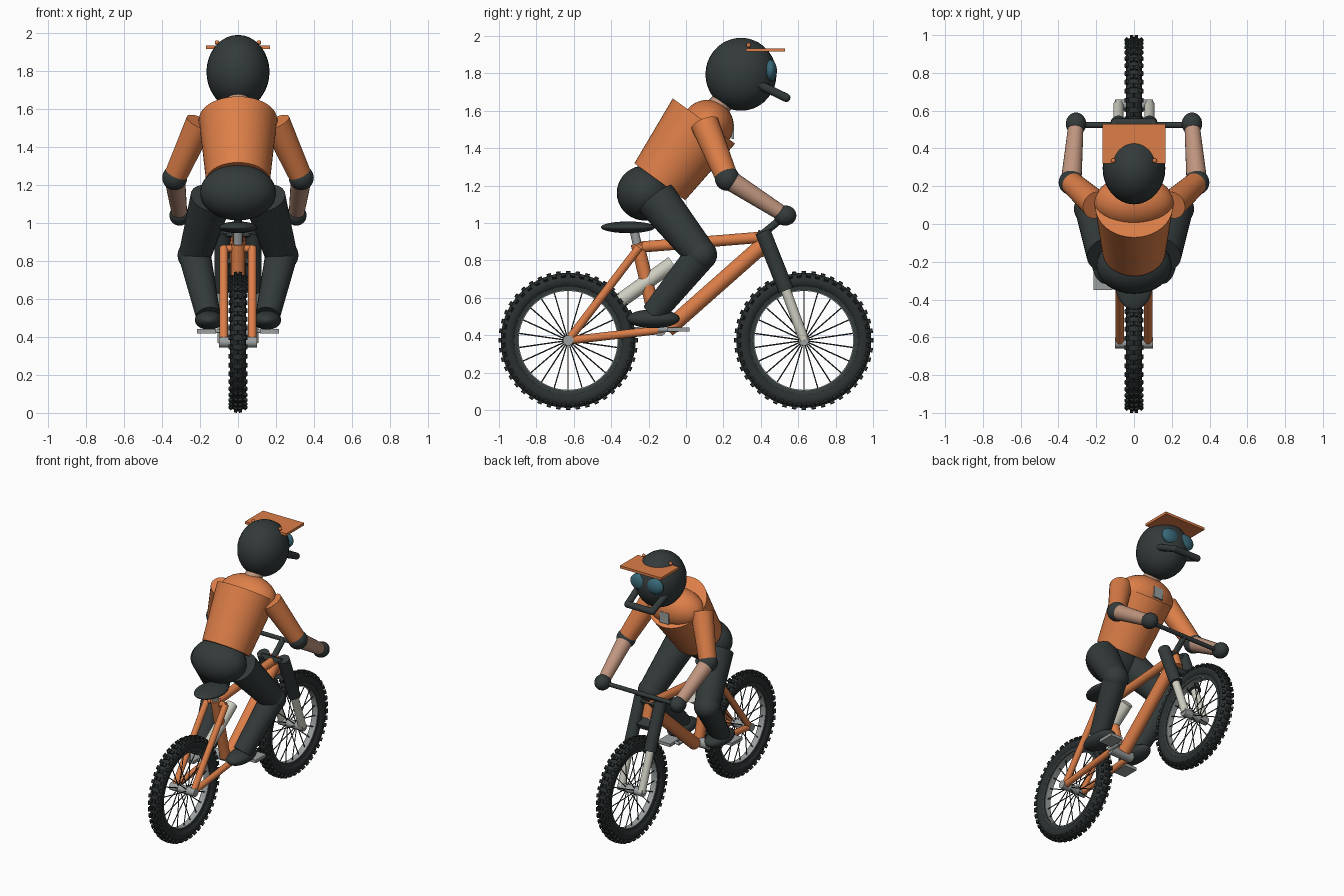
import bpy, bmesh, math
from mathutils import Vector, Matrix

if "Cube" in bpy.data.objects:
    bpy.data.objects.remove(bpy.data.objects["Cube"])


def material(name, r, g, b):
    m = bpy.data.materials.new(name)
    m.diffuse_color = (r, g, b, 1)
    m.use_nodes = True
    m.node_tree.nodes["Principled BSDF"].inputs["Base Color"].default_value = m.diffuse_color
    return m


ORANGE = material("orange", 0.72, 0.21, 0.065)
DARK = material("charcoal", 0.034, 0.043, 0.043)
RUBBER = material("tyre_black", 0.023, 0.029, 0.029)
SKIN = material("skin", 0.52, 0.30, 0.21)
METAL = material("metal", 0.33, 0.35, 0.35)
WHITE = material("off_white", 0.62, 0.62, 0.54)
LENS = material("lens_blue", 0.04, 0.14, 0.19)


def finish(ob, name, mat, smooth=True):
    ob.name = name
    ob.data.materials.append(mat)
    if smooth:
        bpy.ops.object.shade_smooth_by_angle(angle=math.radians(40))
    return ob


def rod(name, a, b, r1, mat, r2=None, sides=24):
    """Straight or tapered tube from a to b."""
    a, b = Vector(a), Vector(b)
    bpy.ops.mesh.primitive_cone_add(vertices=sides, radius1=r1, radius2=r1 if r2 is None else r2,
                                    depth=(b - a).length, location=(a + b) / 2)
    ob = bpy.context.object
    ob.rotation_euler = (b - a).to_track_quat('Z', 'Y').to_euler()
    return finish(ob, name, mat)


def ball(name, loc, radii, mat, tilt=0):
    bpy.ops.mesh.primitive_uv_sphere_add(segments=32, ring_count=18, location=loc,
                                         rotation=(math.radians(tilt), 0, 0))
    ob = bpy.context.object
    ob.scale = radii
    return finish(ob, name, mat)


def box(name, loc, size, mat, tilt=0):
    bpy.ops.mesh.primitive_cube_add(size=1, location=loc, rotation=(math.radians(tilt), 0, 0))
    ob = bpy.context.object
    ob.scale = size
    return finish(ob, name, mat, False)


def from_bmesh(name, bm, loc, mat):
    me = bpy.data.meshes.new(name)
    bm.to_mesh(me)
    bm.free()
    ob = bpy.data.objects.new(name, me)
    ob.location = loc
    me.materials.append(mat)
    bpy.context.collection.objects.link(ob)
    return ob


def ring(name, loc, profile, mat):
    """Closed (x, radius) profile spun around the axle."""
    bm = bmesh.new()
    vs = [bm.verts.new((x, 0, r)) for x, r in profile]
    es = [bm.edges.new((vs[i], vs[(i + 1) % len(vs)])) for i in range(len(vs))]
    bmesh.ops.spin(bm, geom=vs + es, cent=(0, 0, 0), axis=(1, 0, 0), angle=math.tau, steps=64)
    bmesh.ops.remove_doubles(bm, verts=bm.verts, dist=1e-4)
    bmesh.ops.recalc_face_normals(bm, faces=bm.faces)
    ob = from_bmesh(name, bm, loc, mat)
    bpy.ops.object.select_all(action='DESELECT')
    ob.select_set(True)
    bpy.context.view_layer.objects.active = ob
    bpy.ops.object.shade_smooth_by_angle(angle=math.radians(40))


def wheel(prefix, y):
    c = Vector((0, y, 0.372))
    tyre = [(0.042 * math.cos(t * math.tau / 14), 0.319 + 0.043 * math.sin(t * math.tau / 14))
            for t in range(14)]
    ring(prefix + "_tyre", c, tyre, RUBBER)
    ring(prefix + "_rim", c, [(-0.026, 0.268), (0.026, 0.268), (0.03, 0.295), (-0.03, 0.295)], DARK)
    ring(prefix + "_rim_band", c, [(-0.02, 0.264), (0.02, 0.264), (0.02, 0.27), (-0.02, 0.27)], METAL)
    # tread blocks: alternating centre pairs and shoulder knobs
    bm = bmesh.new()
    n = 44
    for i in range(n):
        turn = Matrix.Rotation(i * math.tau / n, 4, 'X')
        for s in (-1, 1):
            for x, r, lean, half in ((0.012, 0.361, 8, 0), (0.037, 0.347, 50, 0.5)):
                m = (Matrix.Rotation(half * math.tau / n, 4, 'X') @ turn
                     @ Matrix.Translation((s * x, 0, r))
                     @ Matrix.Rotation(math.radians(lean * s), 4, 'Y')
                     @ Matrix.Diagonal((0.018, 0.024, 0.02, 1)))
                bmesh.ops.create_cube(bm, size=1, matrix=m)
    from_bmesh(prefix + "_tread", bm, c, RUBBER)
    # spokes, alternately laced to each hub flange
    for i in range(22):
        a = i * math.tau / 22
        d = Vector((0, math.sin(a), math.cos(a)))
        side = Vector((0.035 if i % 2 else -0.035, 0, 0))
        rod(prefix + "_spoke", c + d * 0.02 + side, c + d * 0.268, 0.0035, DARK, sides=6)
    rod(prefix + "_hub", c - Vector((0.1, 0, 0)), c + Vector((0.1, 0, 0)), 0.028, METAL)


wheel("rear", -0.63)
wheel("front", 0.63)

# Bicycle frame
rod("top_tube", (0, -0.26, 0.87), (0, 0.42, 0.925), 0.03, ORANGE)
rod("down_tube", (0, -0.1, 0.43), (0, 0.42, 0.89), 0.043, ORANGE)
rod("seat_tube", (0, -0.26, 0.89), (0, -0.15, 0.43), 0.036, ORANGE)
rod("head_tube", (0, 0.405, 0.95), (0, 0.445, 0.83), 0.04, ORANGE)
rod("bottom_bracket", (-0.09, -0.14, 0.43), (0.09, -0.14, 0.43), 0.035, METAL)
rod("stay_bridge", (-0.075, -0.25, 0.865), (0.075, -0.25, 0.865), 0.02, ORANGE)
rod("shock_absorber", (0, -0.35, 0.585), (0, -0.07, 0.785), 0.04, WHITE)
for s in (-1, 1):
    rod("seat_stay", (s * 0.075, -0.63, 0.372), (s * 0.075, -0.25, 0.87), 0.022, ORANGE)
    rod("chain_stay", (s * 0.075, -0.63, 0.372), (s * 0.075, -0.12, 0.43), 0.022, ORANGE)

# Saddle
rod("seat_post", (0, -0.255, 0.86), (0, -0.28, 0.97), 0.024, METAL)
ball("seat", (0, -0.31, 0.977), (0.1, 0.145, 0.031), DARK)

# Fork and steering
for s in (-1, 1):
    rod("fork_upper", (s * 0.082, 0.41, 0.955), (s * 0.082, 0.535, 0.64), 0.042, DARK)
    rod("fork_lower", (s * 0.082, 0.53, 0.65), (s * 0.082, 0.632, 0.372), 0.027, WHITE)
box("fork_crown", (0, 0.415, 0.935), (0.16, 0.07, 0.035), DARK, -21)
box("lower_fork_crown", (0, 0.467, 0.79), (0.16, 0.07, 0.035), DARK, -21)
rod("stem", (0, 0.415, 0.945), (0, 0.524, 1.035), 0.02, DARK)
rod("handlebar", (-0.31, 0.524, 1.035), (0.31, 0.524, 1.035), 0.015, DARK)

# Cranks and pedals
for s, y in ((1, -0.04), (-1, -0.29)):
    rod("crank", (s * 0.09, -0.15, 0.43), (s * 0.09, y, 0.43), 0.014, METAL)
    rod("pedal_axle", (s * 0.08, y, 0.43), (s * 0.2, y, 0.43), 0.01, METAL)
    box("pedal", (s * 0.165, y, 0.43), (0.1, 0.12, 0.022), METAL)

# Rider legs and arms
for s in (-1, 1):
    knee, ankle = (s * 0.228, 0.08, 0.83), (s * 0.158, -0.175, 0.515)
    rod("thigh", (s * 0.14, -0.16, 1.13), knee, 0.112, DARK, 0.085)
    ball("knee", knee, (0.09, 0.086, 0.086), DARK)
    rod("shin", knee, ankle, 0.085, DARK, 0.065)
    ball("shoe", (s * 0.152, -0.175, 0.488), (0.075, 0.142, 0.05), DARK)
    elbow, hand = (s * 0.333, 0.22, 1.238), (s * 0.307, 0.53, 1.04)
    rod("upper_arm", (s * 0.2, 0.1, 1.53), elbow, 0.076, ORANGE, 0.06)
    ball("elbow_pad", elbow, (0.066, 0.066, 0.066), DARK)
    rod("forearm", elbow, hand, 0.055, SKIN, 0.04)
    ball("glove", hand, (0.054, 0.06, 0.054), DARK)

# Rider body
ball("hips", (0, -0.22, 1.16), (0.2, 0.15, 0.147), DARK)
rod("torso", (0, -0.14, 1.22), (0, 0.096, 1.545), 0.168, ORANGE, 0.206, 48)
ball("shoulders", (0, 0.115, 1.52), (0.212, 0.14, 0.138), ORANGE)
rod("neck", (0, 0.15, 1.6), (0, 0.25, 1.7), 0.06, SKIN)
box("chest_patch", (0, 0.25, 1.49), (0.075, 0.012, 0.08), METAL)

# Helmet with visor, goggles and chin guard
ball("helmet", (0, 0.294, 1.795), (0.166, 0.19, 0.195), DARK)
box("visor", (0, 0.425, 1.925), (0.335, 0.21, 0.018), ORANGE)
for s in (-1, 1):
    ball("goggle_lens", (s * 0.062, 0.452, 1.815), (0.07, 0.034, 0.058), LENS)
    rod("chin_guard_side", (s * 0.11, 0.38, 1.745), (s * 0.1, 0.535, 1.67), 0.023, DARK)
    ball("chin_guard_corner", (s * 0.1, 0.535, 1.67), (0.023, 0.023, 0.023), DARK)
    ball("visor_bolt", (s * 0.11, 0.335, 1.95), (0.012, 0.012, 0.012), ORANGE)
rod("chin_guard_front", (-0.1, 0.535, 1.67), (0.1, 0.535, 1.67), 0.023, DARK)
